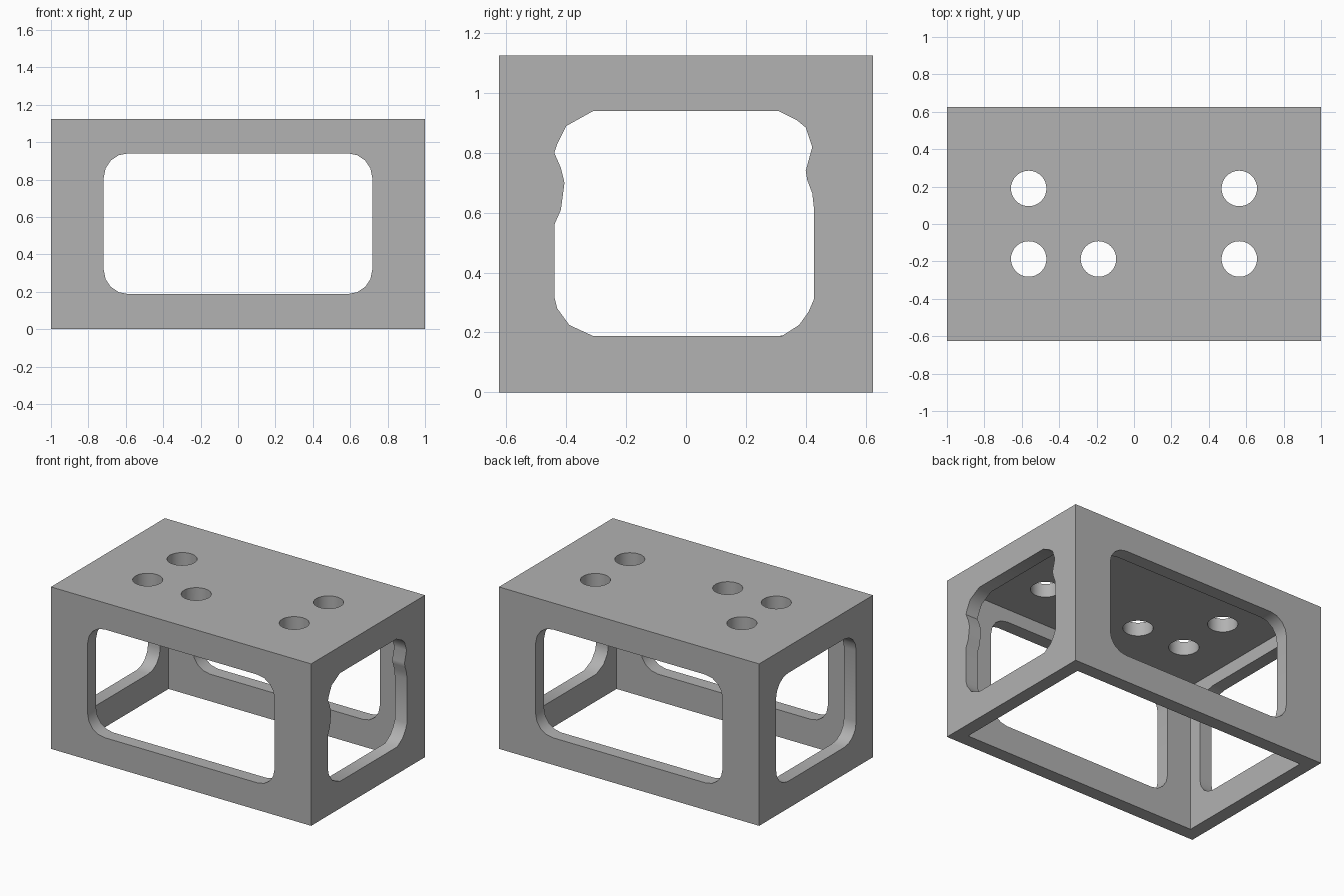
import bpy, bmesh, math
from mathutils import Vector

cube = bpy.data.objects.get("Cube")
if cube:
    bpy.data.objects.remove(cube, do_unlink=True)

LENGTH, DEPTH, HEIGHT, WALL = 2.0, 1.25, 1.125, 0.094
LOW, HIGH = 0.188, 0.94          # window sill and head

grey = bpy.data.materials.new("plain grey")
grey.use_nodes = True
colour = (0.445, 0.445, 0.445, 1)
grey.diffuse_color = colour
grey.node_tree.nodes["Principled BSDF"].inputs["Base Color"].default_value = colour


def prism(name, points, place, direction):
    """Extrude a flat outline; place() turns each outline point into 3D."""
    bm = bmesh.new()
    face = bm.faces.new([bm.verts.new(place(a, b)) for a, b in points])
    new = bmesh.ops.extrude_face_region(bm, geom=[face])["geom"]
    verts = [v for v in new if isinstance(v, bmesh.types.BMVert)]
    bmesh.ops.translate(bm, verts=verts, vec=Vector(direction))
    bmesh.ops.recalc_face_normals(bm, faces=bm.faces)
    mesh = bpy.data.meshes.new(name)
    bm.to_mesh(mesh)
    bm.free()
    mesh.materials.append(grey)
    obj = bpy.data.objects.new(name, mesh)
    bpy.context.collection.objects.link(obj)
    return obj


def rectangle(w, d):
    return [(-w, -d), (w, -d), (w, d), (-w, d)]


def rounded(half, radius, steps=4):
    points = []
    corners = [(1, 1), (-1, 1), (-1, -1), (1, -1)]
    middle, tall = (LOW + HIGH) / 2, (HIGH - LOW) / 2
    for i, (sx, sz) in enumerate(corners):
        for k in range(steps + 1):
            t = math.pi / 2 * (i + k / steps)
            points.append((sx * (half - radius) + radius * math.cos(t),
                           middle + sz * (tall - radius) + radius * math.sin(t)))
    return points


def circle(cx, cy, radius, sides=32):
    return [(cx + radius * math.cos(math.tau * k / sides),
             cy + radius * math.sin(math.tau * k / sides)) for k in range(sides)]


# Box shell
body = prism("box_frame", rectangle(LENGTH / 2, DEPTH / 2),
             lambda a, b: (a, b, 0), (0, 0, HIGH + HEIGHT - HIGH))

# Cavity open at the bottom
cutters = [prism("cavity_cutter", rectangle(LENGTH / 2 - WALL, DEPTH / 2 - WALL),
                 lambda a, b: (a, b, -0.1), (0, 0, HEIGHT - WALL + 0.1))]

# Front and back windows
cutters.append(prism("long_window_cutter", rounded(0.718, 0.13),
                     lambda a, b: (a, -0.8, b), (0, 1.6, 0)))

# Plain window on the -x end
cutters.append(prism("plain_end_cutter", rounded(0.44, 0.13),
                     lambda a, b: (-1.2, a, b), (0.6, 0, 0)))

# Wavy window on the +x end
wavy = [(0.31, HIGH), (0.37, 0.91), (0.40, 0.885), (0.422, 0.82), (0.40, 0.74),
        (0.405, 0.71), (0.422, 0.665), (0.427, 0.62), (0.427, 0.31), (0.41, 0.27),
        (0.378, 0.225), (0.32, LOW), (-0.31, LOW), (-0.39, 0.225), (-0.43, 0.28),
        (-0.44, 0.32), (-0.44, 0.56), (-0.418, 0.61), (-0.406, 0.70),
        (-0.418, 0.75), (-0.44, 0.80), (-0.43, 0.83), (-0.40, 0.89), (-0.31, HIGH)]
cutters.append(prism("wavy_end_cutter", wavy,
                     lambda a, b: (0.6, a, b), (0.6, 0, 0)))

# Round holes in the top
for x, y in [(-0.563, 0.19), (-0.563, -0.187), (-0.19, -0.187),
             (0.563, 0.19), (0.563, -0.187)]:
    cutters.append(prism("hole_cutter", circle(x, y, 0.095),
                         lambda a, b: (a, b, 0.98), (0, 0, 0.3)))

# Cut everything, then discard the cutters
bpy.ops.object.select_all(action="DESELECT")
body.select_set(True)
bpy.context.view_layer.objects.active = body
for cutter in cutters:
    cutter.hide_render = True
    cut = body.modifiers.new(cutter.name, "BOOLEAN")
    cut.operation = "DIFFERENCE"
    cut.solver = "EXACT"
    cut.object = cutter
    bpy.ops.object.modifier_apply(modifier=cut.name)
    bpy.data.objects.remove(cutter, do_unlink=True)

bpy.ops.object.shade_smooth_by_angle(angle=math.radians(35))
